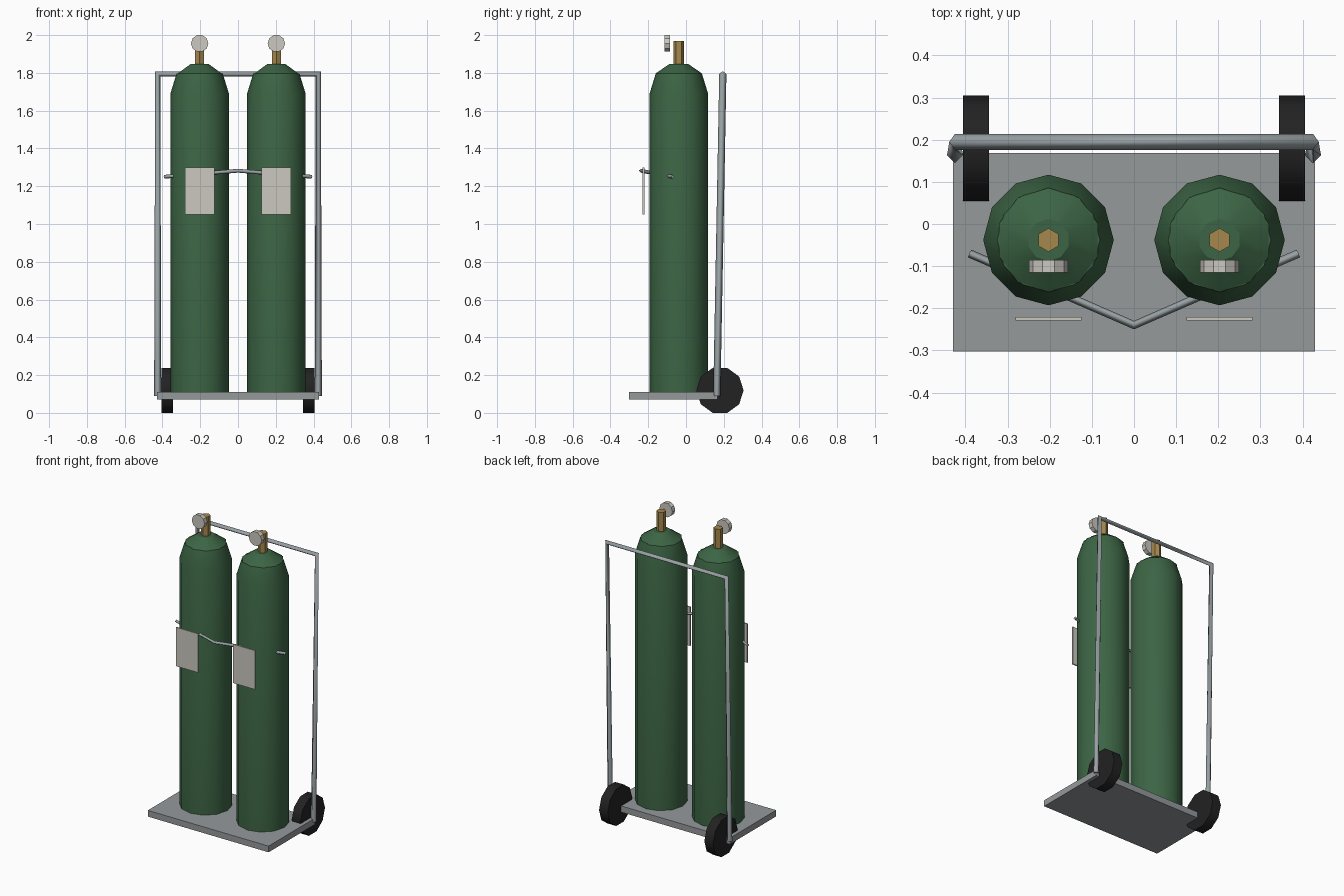
import bpy, bmesh, math
from mathutils import Matrix, Vector

if "Cube" in bpy.data.objects:
    bpy.data.objects.remove(bpy.data.objects["Cube"])


def material(name, rgb):
    m = bpy.data.materials.new(name)
    m.diffuse_color = (*rgb, 1)
    m.use_nodes = True
    m.node_tree.nodes["Principled BSDF"].inputs["Base Color"].default_value = m.diffuse_color
    return m


GREEN = material("bottle green", (0.045, 0.128, 0.058))
STEEL = material("steel tube", (0.32, 0.36, 0.375))
PLATE = material("grey plate", (0.30, 0.32, 0.33))
BLACK = material("black rubber", (0.016, 0.016, 0.016))
BRASS = material("brass", (0.38, 0.245, 0.075))
PALE = material("pale grey", (0.60, 0.58, 0.53))


def finish(name, bm, mat, smooth=None):
    bmesh.ops.recalc_face_normals(bm, faces=bm.faces)
    me = bpy.data.meshes.new(name)
    bm.to_mesh(me)
    bm.free()
    me.materials.append(mat)
    ob = bpy.data.objects.new(name, me)
    bpy.context.collection.objects.link(ob)
    if smooth:
        bpy.ops.object.select_all(action='DESELECT')
        ob.select_set(True)
        bpy.context.view_layer.objects.active = ob
        bpy.ops.object.shade_smooth_by_angle(angle=math.radians(smooth))
    return ob


def box(name, lo, hi, mat):
    lo, hi = Vector(lo), Vector(hi)
    bm = bmesh.new()
    bmesh.ops.create_cube(bm, size=1, matrix=Matrix.Translation((lo + hi) / 2)
                          @ Matrix.Diagonal((*(hi - lo), 1)))
    return finish(name, bm, mat)


def lathe(name, profile, sides, centre, mat, start=0.0, axis='Z', smooth=None):
    """Stack of polygon rings (radius, height), capped at both ends."""
    turn = {'Z': Matrix(), 'X': Matrix.Rotation(math.pi / 2, 4, 'Y'),
            'Y': Matrix.Rotation(-math.pi / 2, 4, 'X')}[axis]
    place = Matrix.Translation(centre) @ turn
    bm = bmesh.new()
    rings = []
    for r, h in profile:
        angles = [start + math.tau * i / sides for i in range(sides)]
        rings.append([bm.verts.new(place @ Vector((r * math.cos(a), r * math.sin(a), h)))
                      for a in angles])
    for a, b in zip(rings, rings[1:]):
        for i in range(sides):
            j = (i + 1) % sides
            bm.faces.new((a[i], a[j], b[j], b[i]))
    bm.faces.new(rings[0])
    bm.faces.new(rings[-1])
    return finish(name, bm, mat, smooth)


def tube(name, points, radius, mat):
    """Four-sided bar swept along a bent path."""
    cu = bpy.data.curves.new(name, 'CURVE')
    cu.dimensions = '3D'
    cu.bevel_depth = radius
    cu.bevel_resolution = 0
    cu.use_fill_caps = True
    sp = cu.splines.new('POLY')
    sp.points.add(len(points) - 1)
    for p, co in zip(sp.points, points):
        p.co = (*co, 1)
    ob = bpy.data.objects.new(name, cu)
    bpy.context.collection.objects.link(ob)
    cu.materials.append(mat)
    bpy.ops.object.select_all(action='DESELECT')
    ob.select_set(True)
    bpy.context.view_layer.objects.active = ob
    bpy.ops.object.convert(target='MESH')
    return ob


# Cart base and frame
box("base_plate", (-0.43, -0.303, 0.07), (0.43, 0.168, 0.11), PLATE)
tube("handle_frame", [(-0.425, 0.163, 0.09), (-0.425, 0.195, 1.795),
                      (0.425, 0.195, 1.795), (0.425, 0.163, 0.09)], 0.019, STEEL)

# Restraining chain across the cylinders
tube("chain", [(-0.39, -0.07, 1.25), (0, -0.24, 1.282), (0.39, -0.07, 1.25)], 0.01, STEEL)

for side, s in (("left", -1), ("right", 1)):
    x, y = 0.203 * s, -0.038
    # Gas cylinder: body with sloping shoulder, then a shallow cap
    lathe(side + "_cylinder", [(0.155, 0.11), (0.155, 1.69), (0.122, 1.797)], 12,
          (x, y, 0), GREEN, smooth=35)
    lathe(side + "_cylinder_cap", [(0.124, 1.796), (0.05, 1.847)], 10,
          (x, y, 0), GREEN, start=math.pi / 2, smooth=35)
    # Valve stem, gauge and hanging tag
    lathe(side + "_valve", [(0.028, 1.84), (0.028, 1.97)], 6, (x, y, 0), BRASS,
          start=math.pi / 2)
    lathe(side + "_gauge", [(0.046, -0.115), (0.046, -0.086)], 10, (x, 0, 1.956), PALE,
          axis='Y')
    box(side + "_tag", (x - 0.078, -0.229, 1.05), (x + 0.078, -0.221, 1.30), PALE)
    # Wheel
    lathe(side + "_wheel", [(0.125, -0.031), (0.125, 0.031)], 10, (0.375 * s, 0.18, 0.119),
          BLACK, start=math.pi / 2, axis='X', smooth=40)
